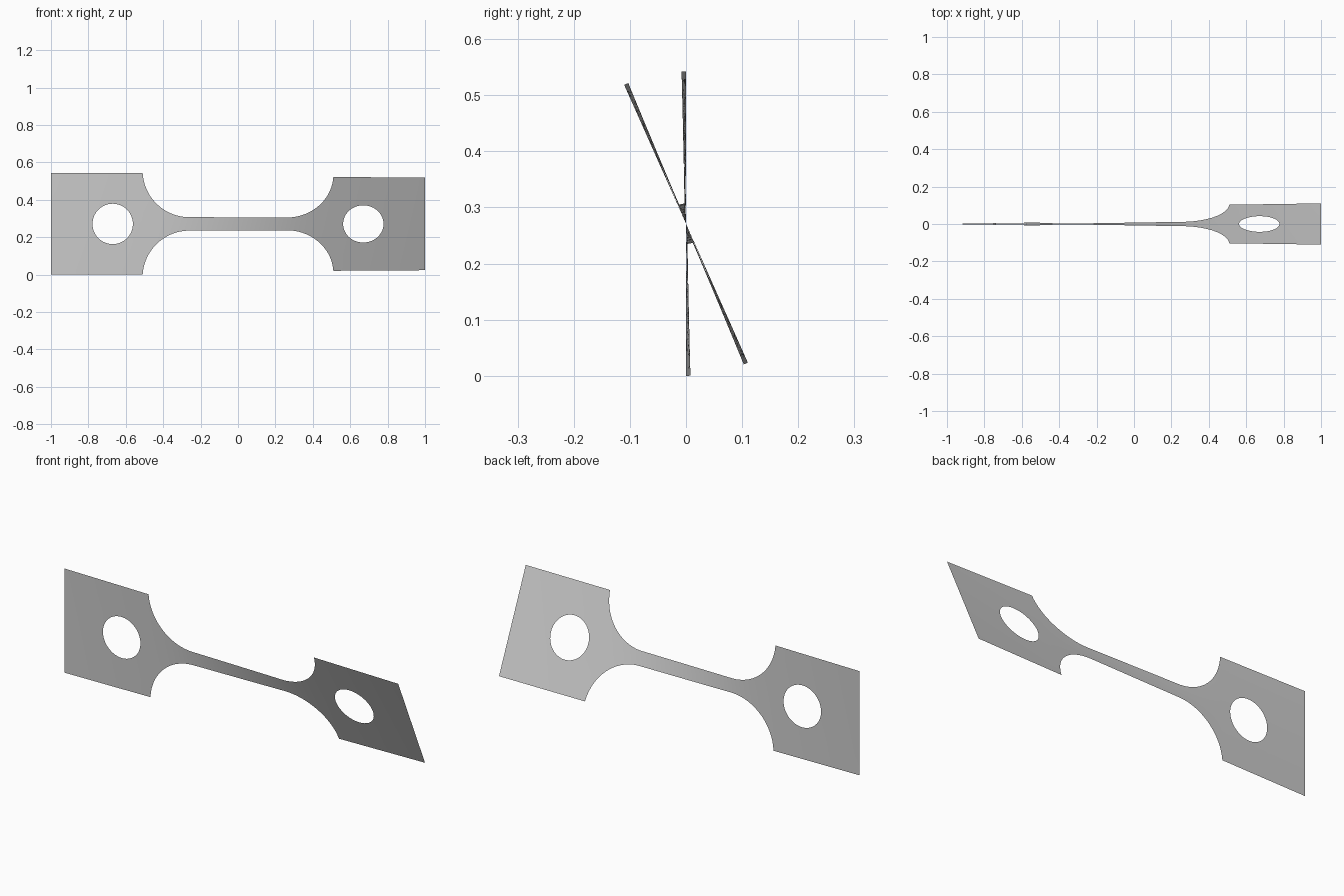
import bpy, bmesh
from math import cos, sin, pi, sqrt, radians

cube = bpy.data.objects.get("Cube")
if cube:
    bpy.data.objects.remove(cube)

HALF, NECK = 0.271, 0.036            # half heights of tab and neck
FILLET, FILLET_X = 0.25, 0.26        # shoulder arc radius and where it starts
HOLE_X, HOLE_R = 0.67, 0.108
TWIST = radians(24)
ROWS = 8


def outer(x):
    """Half height of the sheet at x."""
    d = abs(x) - FILLET_X
    if d <= 0:
        return NECK
    if d >= FILLET:
        return HALF
    return min(HALF, NECK + FILLET - sqrt(FILLET**2 - d**2))


def inner(x):
    """Half height of the hole at x."""
    return sqrt(max(0, HOLE_R**2 - (abs(x) - HOLE_X)**2))


def spread(a, b, n):
    return [a + (b - a) * i / n for i in range(n + 1)]


# Column positions, denser where the arcs are steep, mirrored in x
side = spread(0, FILLET_X, 16)
side += [FILLET_X + FILLET * sin(t) for t in spread(0, pi / 2, 28)]
side += [HOLE_X - HOLE_R * cos(t) for t in spread(0, pi, 32)]
side += spread(HOLE_X + HOLE_R, 1, 8)
side = sorted(set(round(x, 5) for x in side))
columns = [-x for x in reversed(side) if x > 0] + side

# Twist accumulates faster where the sheet is narrow
angles = [0]
for a, b in zip(columns, columns[1:]):
    angles.append(angles[-1] + (b - a) / outer((a + b) / 2))
angles = [TWIST * t / angles[-1] for t in angles]

# Twisted sheet, upper and lower halves meeting at the centre line
bm = bmesh.new()
for sign in (1, -1):
    previous = None
    for x, angle in zip(columns, angles):
        line = []
        for s in spread(inner(x), outer(x), ROWS):
            s *= sign
            line.append(bm.verts.new((x, -s * sin(angle), HALF + s * cos(angle))))
        if previous:
            for j in range(ROWS):
                quad = [previous[j], line[j], line[j + 1], previous[j + 1]]
                bm.faces.new(quad if sign > 0 else quad[::-1])
        previous = line
bmesh.ops.remove_doubles(bm, verts=bm.verts, dist=0.00005)

mesh = bpy.data.meshes.new("twisted_test_strip")
bm.to_mesh(mesh)
bm.free()
mesh.shade_smooth()
strip = bpy.data.objects.new("twisted_test_strip", mesh)
bpy.context.collection.objects.link(strip)

# Plain grey metal
grey = bpy.data.materials.new("plain_grey")
grey.use_nodes = True
colour = (0.6, 0.6, 0.6, 1)
grey.diffuse_color = colour
grey.node_tree.nodes["Principled BSDF"].inputs["Base Color"].default_value = colour
mesh.materials.append(grey)
